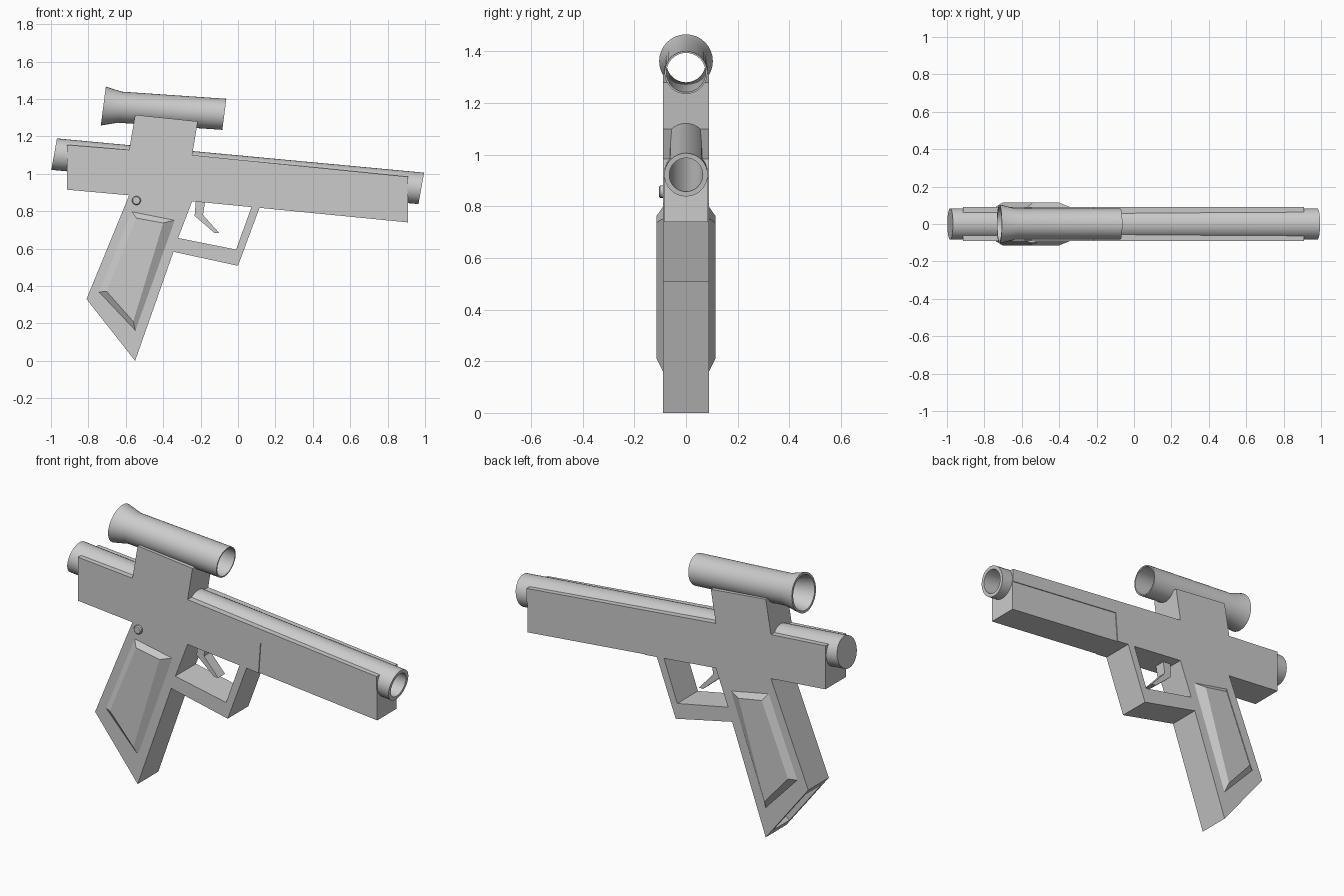
import bpy, bmesh, math
from mathutils import Vector

cube = bpy.data.objects.get("Cube")
if cube:
    bpy.data.objects.remove(cube, do_unlink=True)

grey = bpy.data.materials.new("plain grey")
grey.use_nodes = True
grey.diffuse_color = (0.6, 0.6, 0.6, 1)
grey.node_tree.nodes["Principled BSDF"].inputs["Base Color"].default_value = (0.6, 0.6, 0.6, 1)


def finish(bm, name, smooth=False):
    bmesh.ops.recalc_face_normals(bm, faces=bm.faces)
    mesh = bpy.data.meshes.new(name)
    bm.to_mesh(mesh)
    bm.free()
    mesh.materials.append(grey)
    obj = bpy.data.objects.new(name, mesh)
    bpy.context.collection.objects.link(obj)
    if smooth:
        activate(obj)
        bpy.ops.object.shade_smooth_by_angle(angle=math.radians(30))
    return obj


def activate(obj):
    bpy.ops.object.select_all(action='DESELECT')
    obj.select_set(True)
    bpy.context.view_layer.objects.active = obj


def loft(name, rings, smooth=False, loop=False):
    """Skin a list of equal-length point rings; cap the ends unless looped."""
    bm = bmesh.new()
    vs = [[bm.verts.new(p) for p in ring] for ring in rings]
    n = len(vs[0])
    pairs = list(zip(vs, vs[1:])) + ([(vs[-1], vs[0])] if loop else [])
    for a, b in pairs:
        for i in range(n):
            j = (i + 1) % n
            bm.faces.new((a[i], a[j], b[j], b[i]))
    if not loop:
        bm.faces.new(vs[0])
        bm.faces.new(vs[-1])
    return finish(bm, name, smooth)


def prism(name, outline, y0, y1):
    return loft(name, [[(x, y, z) for x, z in outline] for y in (y0, y1)])


def tube(name, start, end, lean, profile, loop=False, smooth=True, sides=32):
    """Turn (distance, radius) pairs around a sloping axis with leaning ends."""
    a, b = Vector((start[0], 0, start[1])), Vector((end[0], 0, end[1]))
    up, side = Vector((lean, 0, 1)), Vector((0, 1, 0))
    angles = [math.tau * i / sides for i in range(sides)]
    rings = [[a.lerp(b, t) + r * (math.cos(k) * up + math.sin(k) * side)
              for k in angles] for t, r in profile]
    return loft(name, rings, smooth, loop)


def cut(target, cutter):
    cutter.hide_render = True
    mod = target.modifiers.new("cut", 'BOOLEAN')
    mod.operation = 'DIFFERENCE'
    mod.solver = 'EXACT'
    mod.object = cutter
    activate(target)
    bpy.ops.object.modifier_apply(modifier=mod.name)
    bpy.data.objects.remove(cutter, do_unlink=True)


# Frame: receiver, sight mount, grip and trigger guard in one outline
W = 0.09
body = prism("frame", [
    (-0.915, 1.155), (-0.582, 1.128), (-0.55, 1.315), (-0.215, 1.28),
    (-0.245, 1.1), (0.91, 0.984), (0.91, 0.74), (0.115, 0.818),
    (0.0, 0.508), (-0.345, 0.583), (-0.55, 0.0), (-0.81, 0.33),
    (-0.582, 0.885), (-0.915, 0.915)], -W, W)

# Trigger opening
cut(body, prism("guard_opening", [(-0.245, 0.853), (0.072, 0.822),
                                  (-0.01, 0.595), (-0.32, 0.657)], -0.2, 0.2))

# Shallow fore-end recess on both sides
fore = [(0.2, 0.98), (0.95, 0.905), (0.95, 0.7), (0.18, 0.7)]
for s in (-1, 1):
    cut(body, prism("fore_recess", fore, s * (W - 0.005), s * 0.2))

# Well in the butt of the grip
cut(body, prism("butt_well", [(-0.81, 0.265), (-0.61, 0.02),
                              (-0.55, 0.07), (-0.75, 0.315)], -0.07, 0.07))

# Barrel: deep bore, closed at the rear
barrel_axis = ((-0.983, 1.105), (0.98, 0.922), 0.18)
cut(body, tube("barrel_space", *barrel_axis, [(0.03, 0.075), (1.1, 0.075)], smooth=False))
tube("barrel", *barrel_axis,
     [(0, 0.084), (1, 0.084), (1, 0.065), (0.03, 0.065)], smooth=True)

# Sight: open tube with a flared eyepiece
sight_axis = ((-0.72, 1.362), (-0.073, 1.318), 0.13)
cut(body, tube("sight_space", *sight_axis, [(-0.1, 0.08), (1.1, 0.08)], smooth=False))
tube("sight", *sight_axis,
     [(0, 0.104), (0.135, 0.083), (1, 0.083), (1, 0.076), (0.135, 0.076), (0, 0.092)],
     loop=True)

# Raised bevelled grip panels
base = [(-0.57, 0.80), (-0.335, 0.753), (-0.548, 0.158), (-0.746, 0.367)]
top = [(-0.543, 0.763), (-0.40, 0.737), (-0.56, 0.21), (-0.703, 0.372)]
for s, side in ((-1, "right"), (1, "left")):
    loft(side + "_grip_panel", [[(x, s * (W - 0.002), z) for x, z in base],
                                [(x, s * 0.114, z) for x, z in top]])

# Trigger
prism("trigger", [(-0.225, 0.86), (-0.175, 0.86), (-0.187, 0.78), (-0.10, 0.683),
                  (-0.125, 0.683), (-0.232, 0.775)], -0.03, 0.03)

# Safety button on the right side only
ring = [math.tau * i / 16 for i in range(16)]
loft("safety_button", [[(-0.543 + r * math.cos(k), y, 0.857 + r * math.sin(k)) for k in ring]
                       for y, r in ((-0.08, 0.024), (-0.1, 0.024), (-0.105, 0.019))])
